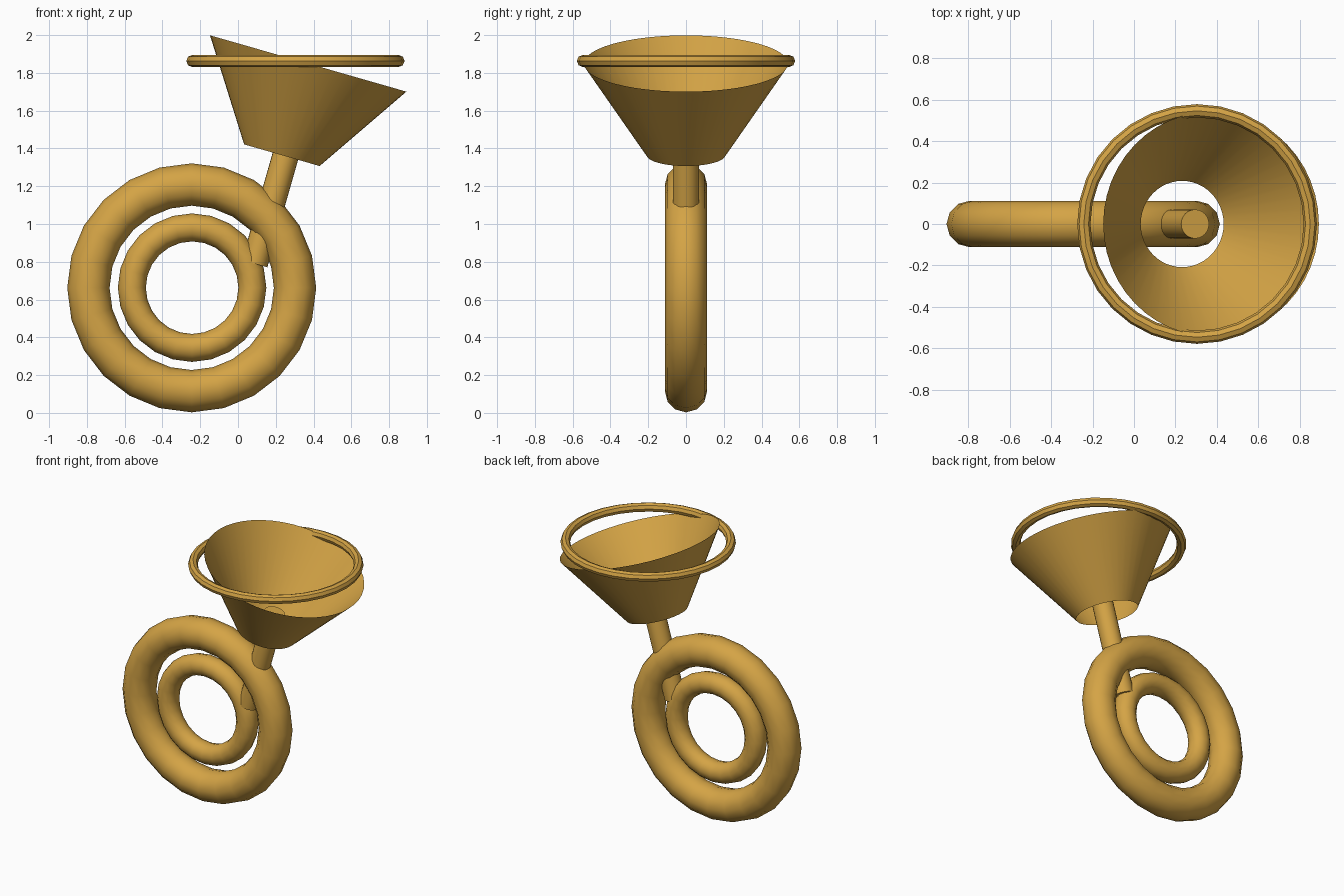
import bpy
from math import sin, cos, radians

if "Cube" in bpy.data.objects:
    bpy.data.objects.remove(bpy.data.objects["Cube"])

TILT = radians(16)

mat = bpy.data.materials.new("brass")
mat.diffuse_color = (0.66, 0.37, 0.06, 1)
mat.use_nodes = True
mat.node_tree.nodes["Principled BSDF"].inputs["Base Color"].default_value = mat.diffuse_color


def finish(name):
    ob = bpy.context.object
    ob.name = name
    ob.data.materials.append(mat)
    bpy.ops.object.shade_smooth_by_angle(angle=radians(40))
    return ob


def ring(name, loc, major, minor, segs, sides, upright=True):
    bpy.ops.mesh.primitive_torus_add(
        location=loc, rotation=(radians(90) if upright else 0, 0, 0),
        major_radius=major, minor_radius=minor,
        major_segments=segs, minor_segments=sides)
    return finish(name)


# coiled body: two upright rings, one inside the other
ring("outer_coil", (-0.245, 0, 0.662), 0.547, 0.112, 24, 12)
ring("inner_coil", (-0.243, 0, 0.663), 0.319, 0.074, 24, 12)

# tilted pipe joining the coils to the bell
length = 0.75
base = (0.088, 0, 0.79)
bpy.ops.mesh.primitive_cylinder_add(
    vertices=24, radius=0.07, depth=length, rotation=(0, TILT, 0),
    location=(base[0] + sin(TILT) * length / 2, 0, base[2] + cos(TILT) * length / 2))
finish("lead_pipe")

# open flared bell, thin wall, open at both ends
bpy.ops.mesh.primitive_cone_add(
    vertices=48, radius1=0.208, radius2=0.541, depth=0.505,
    end_fill_type='NOTHING', rotation=(0, TILT, 0), location=(0.302, 0, 1.607))
finish("bell")

# level rim ring around the bell mouth
ring("bell_rim", (0.304, 0, 1.863), 0.546, 0.032, 32, 8, upright=False)
